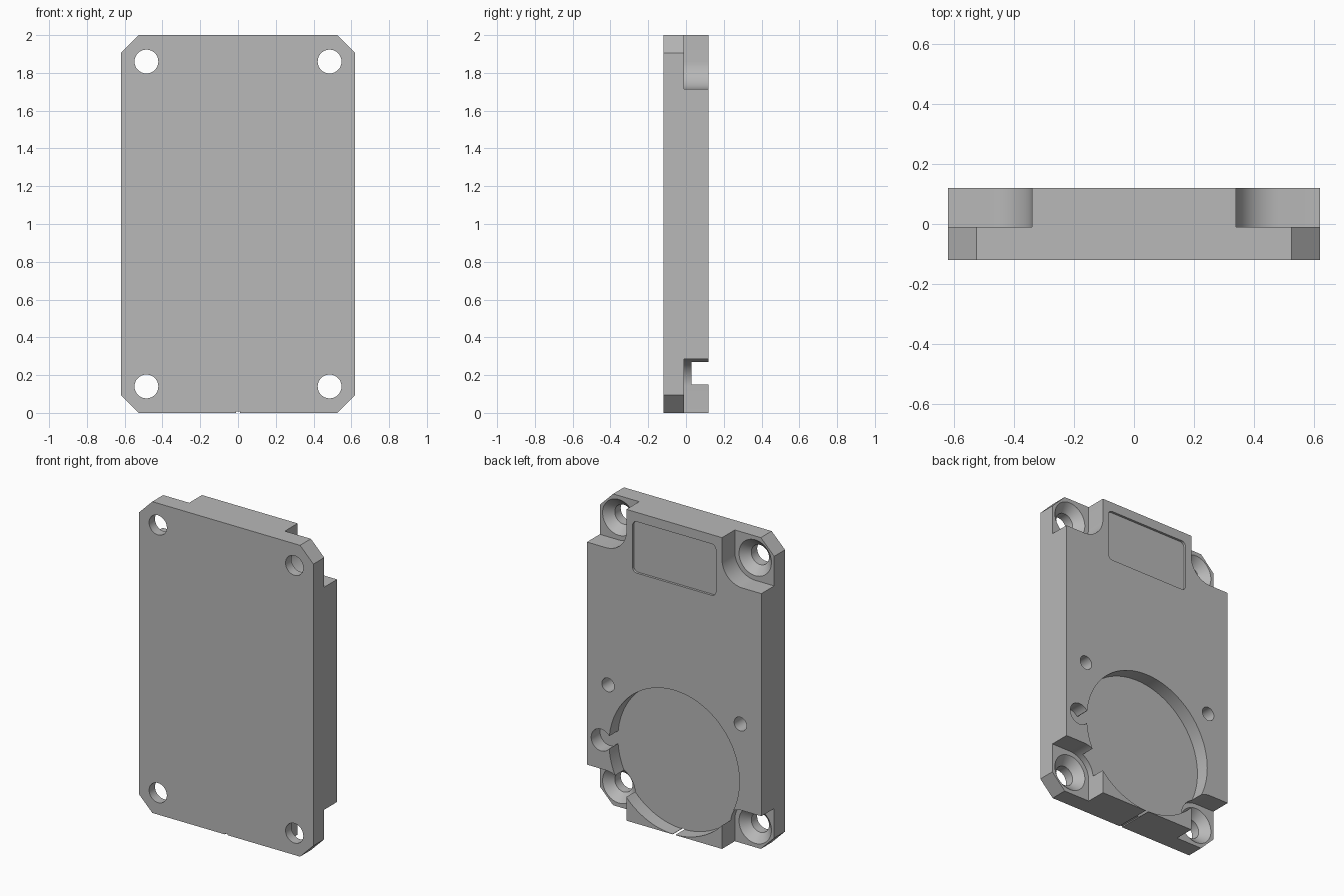
import bpy
import bmesh
from math import sin, cos, pi, radians

cube = bpy.data.objects.get("Cube")
if cube:
    bpy.data.objects.remove(cube, do_unlink=True)

HALF_W, HEIGHT, HALF_D = 0.62, 2.0, 0.12
CHAMFER = 0.095
SCREW_X, SCREW_Z = 0.485, 0.14
LEDGE_Y = -0.01        # floor of the corner cutouts
POCKET_Y = 0.03        # floor of the round pocket
OUT = HALF_D + 0.1     # cutters overshoot the body

grey = bpy.data.materials.new("mid grey")
grey.use_nodes = True
colour = (0.48, 0.48, 0.48, 1)
grey.diffuse_color = colour
grey.node_tree.nodes["Principled BSDF"].inputs["Base Color"].default_value = colour


def arc(cx, cz, r, start=0.0, end=2 * pi, n=64):
    """Points on an arc; a full turn leaves out the repeated last point."""
    full = abs(end - start) > 2 * pi - 0.001
    count = n if full else n + 1
    return [(cx + r * cos(start + (end - start) * i / n),
             cz + r * sin(start + (end - start) * i / n)) for i in range(count)]


def loft(name, sections):
    """Closed solid through (y, outline) sections stacked from front to back."""
    bm = bmesh.new()
    rings = [[bm.verts.new((x, y, z)) for x, z in outline] for y, outline in sections]
    for a, b in zip(rings, rings[1:]):
        for i in range(len(a)):
            j = (i + 1) % len(a)
            bm.faces.new((a[i], a[j], b[j], b[i]))
    bm.faces.new(rings[0])
    bm.faces.new(rings[-1])
    bmesh.ops.recalc_face_normals(bm, faces=bm.faces)
    mesh = bpy.data.meshes.new(name)
    bm.to_mesh(mesh)
    bm.free()
    mesh.materials.append(grey)
    obj = bpy.data.objects.new(name, mesh)
    bpy.context.collection.objects.link(obj)
    return obj


def prism(name, outline, y0, y1):
    return loft(name, [(y0, outline), (y1, outline)])


def rectangle(x0, x1, z0, z1):
    return [(x0, z0), (x1, z0), (x1, z1), (x0, z1)]


def rounded_rectangle(x0, x1, z0, z1, r):
    corners = [(x1 - r, z1 - r), (x0 + r, z1 - r), (x0 + r, z0 + r), (x1 - r, z0 + r)]
    return [p for i, (cx, cz) in enumerate(corners)
            for p in arc(cx, cz, r, i * pi / 2, (i + 1) * pi / 2, 8)]


# Body: plate with chamfered corners
w, c = HALF_W, CHAMFER
body = prism("housing_body",
             [(-w, c), (c - w, 0), (w - c, 0), (w, c),
              (w, HEIGHT - c), (w - c, HEIGHT), (c - w, HEIGHT), (-w, HEIGHT - c)],
             -HALF_D, HALF_D)
cutters = []

# Corner cutouts rounded around countersunk screw holes
for sx in (-1, 1):
    for top in (False, True):
        def place(points):
            return [(sx * x, HEIGHT - z if top else z) for x, z in points]

        far = HALF_W + 0.1
        r = 0.145
        corner = arc(SCREW_X, SCREW_Z, r, pi / 2, pi, 16)
        corner += [(SCREW_X - r, -0.1), (far, -0.1), (far, SCREW_Z + r)]
        cutters.append(prism("corner_cutter", place(corner), LEDGE_Y, OUT))

        hole = place(arc(SCREW_X, SCREW_Z, 0.063))
        sink = place(arc(SCREW_X, SCREW_Z, 0.115))
        cutters.append(loft("screw_cutter", [(-OUT, hole), (-0.06, hole),
                                             (LEDGE_Y, sink), (0.05, sink)]))

    # Small blind holes above the pocket
    cutters.append(prism("blind_hole_cutter", arc(sx * 0.47, 0.837, 0.044, n=32), 0.02, OUT))

# Round pocket with a side relief and its channel
cutters.append(prism("pocket_cutter", arc(0, 0.465, 0.463, n=128), POCKET_Y, OUT))
relief = arc(0.52, 0.47, 0.07, -0.8 * pi, 0.8 * pi, 40)
relief += [(0.40, 0.47 + 0.041), (0.40, 0.47 - 0.041)]
cutters.append(prism("relief_cutter", relief, POCKET_Y, OUT))

# Shallow label recess
cutters.append(prism("label_cutter", rounded_rectangle(-0.296, 0.296, 1.61, 1.94, 0.03),
                     HALF_D - 0.015, OUT))

# Small centre groove along the bottom edge
cutters.append(prism("groove_cutter", rectangle(-0.01, 0.01, -0.1, 0.007), -OUT, OUT))

# Cut everything out of the body
for cutter in cutters:
    cutter.hide_render = True
    mod = body.modifiers.new(cutter.name, "BOOLEAN")
    mod.operation = "DIFFERENCE"
    mod.solver = "EXACT"
    mod.object = cutter
bpy.context.view_layer.update()
result = bpy.data.meshes.new_from_object(
    body.evaluated_get(bpy.context.evaluated_depsgraph_get()))
body.modifiers.clear()
body.data = result
for cutter in cutters:
    bpy.data.objects.remove(cutter, do_unlink=True)

# Smooth round walls, sharp edges
bpy.ops.object.select_all(action="DESELECT")
body.select_set(True)
bpy.context.view_layer.objects.active = body
bpy.ops.object.shade_smooth_by_angle(angle=radians(25))
